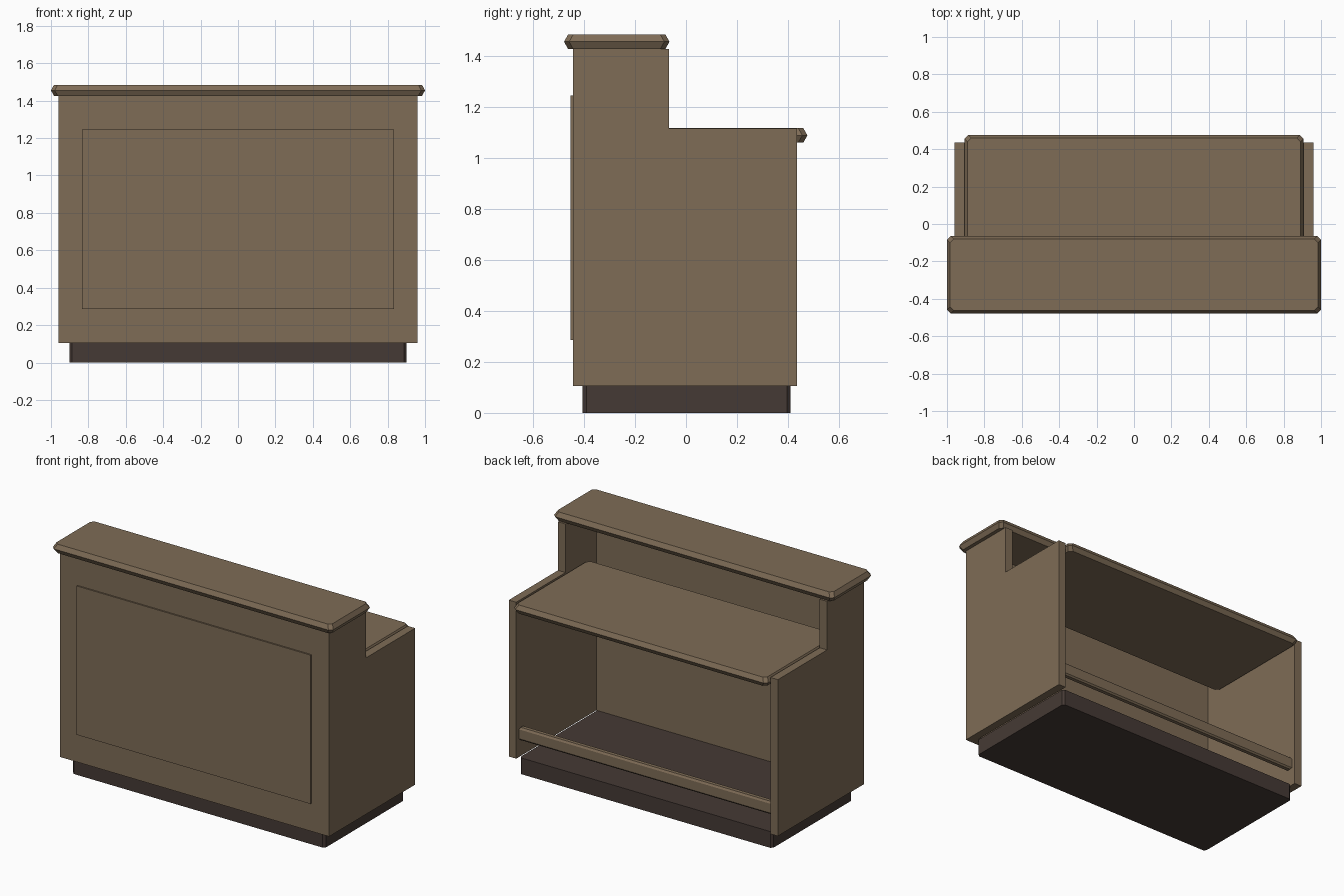
import bpy
import bmesh

old = bpy.data.objects.get("Cube")
if old:
    bpy.data.objects.remove(old, do_unlink=True)


def material(name, rgb):
    m = bpy.data.materials.new(name)
    m.use_nodes = True
    color = (*rgb, 1.0)
    m.diffuse_color = color
    bsdf = next(n for n in m.node_tree.nodes if n.type == 'BSDF_PRINCIPLED')
    bsdf.inputs["Base Color"].default_value = color
    return m


WOOD = material("warm brown wood", (0.21, 0.15, 0.093))
DARK = material("dark brown base", (0.06, 0.042, 0.035))


def finish(name, bm, mat):
    bmesh.ops.recalc_face_normals(bm, faces=bm.faces)
    mesh = bpy.data.meshes.new(name)
    bm.to_mesh(mesh)
    bm.free()
    mesh.materials.append(mat)
    ob = bpy.data.objects.new(name, mesh)
    bpy.context.scene.collection.objects.link(ob)
    return ob


def plan(hx, y0, y1, cut):
    """Rectangle outline with cut corners."""
    if cut == 0:
        return [(-hx, y0), (hx, y0), (hx, y1), (-hx, y1)]
    return [(-hx + cut, y0), (hx - cut, y0), (hx, y0 + cut), (hx, y1 - cut),
            (hx - cut, y1), (-hx + cut, y1), (-hx, y1 - cut), (-hx, y0 + cut)]


def slab(name, hx, y0, y1, levels, mat, cut=0.0):
    """Stack of outlines; levels are (height, inset) pairs, bottom to top."""
    bm = bmesh.new()
    rings = []
    for z, inset in levels:
        outline = plan(hx - inset, y0 + inset, y1 - inset, cut)
        rings.append([bm.verts.new((x, y, z)) for x, y in outline])
    for low, high in zip(rings, rings[1:]):
        n = len(low)
        for i in range(n):
            j = (i + 1) % n
            bm.faces.new((low[i], low[j], high[j], high[i]))
    bm.faces.new(rings[0][::-1])
    bm.faces.new(rings[-1])
    return finish(name, bm, mat)


def pointed(z0, z1):
    """Edge profile that is widest halfway up."""
    return [(z0, 0.016), ((z0 + z1) / 2, 0.0), (z1, 0.016)]


# Carcass: stepped side profile run across the width, then hollowed out
HALF, FRONT, BACK, STEP = 0.96, -0.443, 0.435, -0.067
BASE, WORK, TOP = 0.105, 1.114, 1.427
bm = bmesh.new()
profile = [(FRONT, BASE), (BACK, BASE), (BACK, WORK),
           (STEP, WORK), (STEP, TOP), (FRONT, TOP)]
face = bm.faces.new([bm.verts.new((-HALF, y, z)) for y, z in profile])
ext = bmesh.ops.extrude_face_region(bm, geom=[face])
bmesh.ops.translate(bm, vec=(2 * HALF, 0, 0),
                    verts=[v for v in ext["geom"] if isinstance(v, bmesh.types.BMVert)])
carcass = finish("carcass", bm, WOOD)

cutter = slab("cutter", 0.907, -0.383, 1.0, [(-0.5, 0), (2.0, 0)], WOOD)
cutter.hide_render = True
mod = carcass.modifiers.new("hollow", 'BOOLEAN')
mod.operation = 'DIFFERENCE'
mod.solver = 'EXACT'
mod.object = cutter
deps = bpy.context.evaluated_depsgraph_get()
hollow = bpy.data.meshes.new_from_object(carcass.evaluated_get(deps))
carcass.modifiers.clear()
carcass.data = hollow
bpy.data.objects.remove(cutter, do_unlink=True)

# Recessed plinth, whose top is also the inside floor
slab("plinth", 0.902, -0.405, 0.409, [(0, 0), (BASE, 0)], DARK, 0.014)

# Raised panel on the front
slab("front_panel", 0.835, -0.452, FRONT + 0.002, [(0.285, 0), (1.245, 0)], WOOD)

# Upper counter and lower worktop with pointed edges
slab("upper_counter", 1.0, -0.478, -0.065, pointed(1.426, 1.484), WOOD, 0.02)
slab("worktop", 0.906, -0.29, 0.476, pointed(1.06, 1.116), WOOD, 0.02)

# Low rail across the open back
slab("back_rail", 0.906, 0.37, 0.41,
     [(0.215, 0.008), (0.225, 0), (0.285, 0), (0.297, 0.008)], WOOD)
